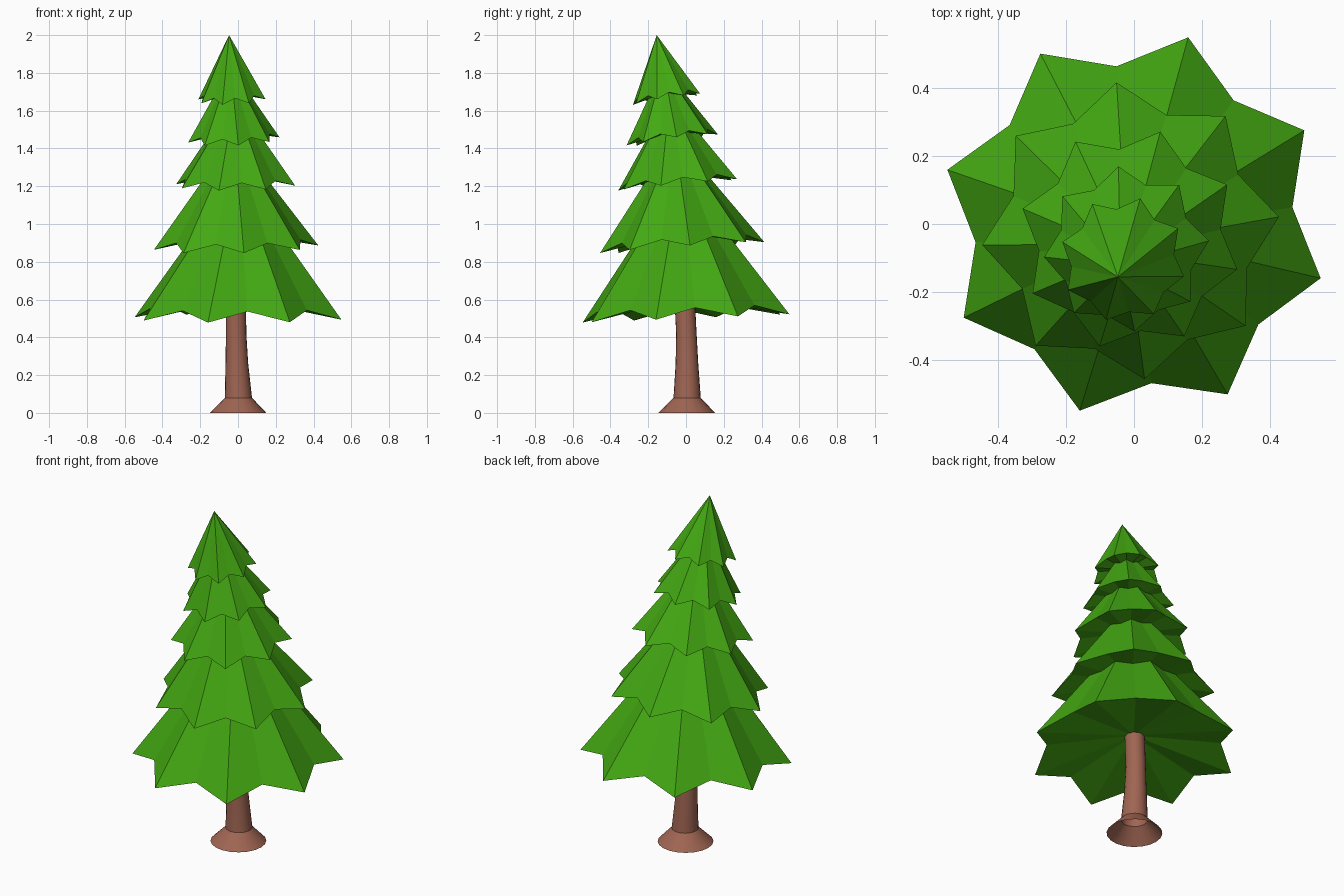
import bpy, bmesh, math

if "Cube" in bpy.data.objects:
    bpy.data.objects.remove(bpy.data.objects["Cube"])


def material(name, rgb):
    m = bpy.data.materials.new(name)
    m.diffuse_color = (*rgb, 1)
    m.use_nodes = True
    m.node_tree.nodes["Principled BSDF"].inputs["Base Color"].default_value = m.diffuse_color
    return m


GREEN = material("leaf green", (0.056, 0.39, 0.006))
BROWN = material("bark brown", (0.35, 0.13, 0.085))


def make_object(name, bm, mat):
    bmesh.ops.recalc_face_normals(bm, faces=bm.faces)
    me = bpy.data.meshes.new(name)
    bm.to_mesh(me)
    bm.free()
    me.materials.append(mat)
    ob = bpy.data.objects.new(name, me)
    bpy.context.collection.objects.link(ob)
    return ob


def foliage_tier(name, centre, radius, height, lift, tilt, phase, valley=0.82):
    """Eight-pointed star cone, leaning by tilt, with a shallow hollow underside."""
    bm = bmesh.new()
    cx, cy, cz = centre
    tx, ty = tilt

    def point(x, y, z):
        # lean the tier: rim rises along tilt, upper points shift against it
        return bm.verts.new((cx + x - tx * z, cy + y - ty * z,
                             cz + z + tx * x + ty * y))

    rim = []
    for i in range(16):
        a = math.radians(phase + i * 22.5)
        r, z = (radius, 0) if i % 2 == 0 else (radius * valley, lift)
        rim.append(point(r * math.cos(a), r * math.sin(a), z))
    apex = point(0, 0, height)
    under = point(0, 0, 0.19 * radius)
    for i in range(16):
        a, b = rim[i], rim[(i + 1) % 16]
        bm.faces.new((a, b, apex))
        bm.faces.new((b, a, under))
    return make_object(name, bm, GREEN)


# Foliage: five tiers, twisted alternately and leaning more towards the top
TIERS = [  # centre, radius, height, valley lift, tilt, twist
    ((0.0, 0.0, 0.50), 0.57, 0.77, 0.055, (0.0, 0.04), 28.8),
    ((-0.01, -0.02, 0.875), 0.437, 0.59, 0.042, (0.02, 0.068), 5.4),
    ((-0.012, -0.044, 1.207), 0.327, 0.46, 0.034, (0.013, 0.092), 29.2),
    ((-0.022, -0.073, 1.445), 0.243, 0.39, 0.030, (0.045, 0.125), 5.6),
    ((-0.032, -0.103, 1.66), 0.185, 0.34, 0.028, (0.045, 0.153), 29.2),
]
for n, t in enumerate(TIERS):
    foliage_tier("foliage_tier_%d" % (n + 1), *t)


def tube(name, rings, sides=20):
    """Loft circles given as (x, y, z, radius)."""
    bm = bmesh.new()
    loops = []
    for x, y, z, r in rings:
        loops.append([bm.verts.new((x + r * math.cos(i * math.tau / sides),
                                    y + r * math.sin(i * math.tau / sides), z))
                      for i in range(sides)])
    for lo, hi in zip(loops, loops[1:]):
        for i in range(sides):
            j = (i + 1) % sides
            bm.faces.new((lo[i], lo[j], hi[j], hi[i]))
    ob = make_object(name, bm, BROWN)
    bpy.ops.object.select_all(action='DESELECT')
    ob.select_set(True)
    bpy.context.view_layer.objects.active = ob
    bpy.ops.object.shade_smooth_by_angle(angle=math.radians(30))
    return ob


# Trunk with flared root
tube("trunk", [
    (0.0, 0.004, 0.0, 0.15),
    (0.002, 0.006, 0.08, 0.072),
    (-0.006, 0.005, 0.26, 0.060),
    (-0.010, 0.002, 0.42, 0.054),
    (-0.011, -0.005, 0.56, 0.054),
    (-0.010, -0.012, 0.70, 0.054),
])
